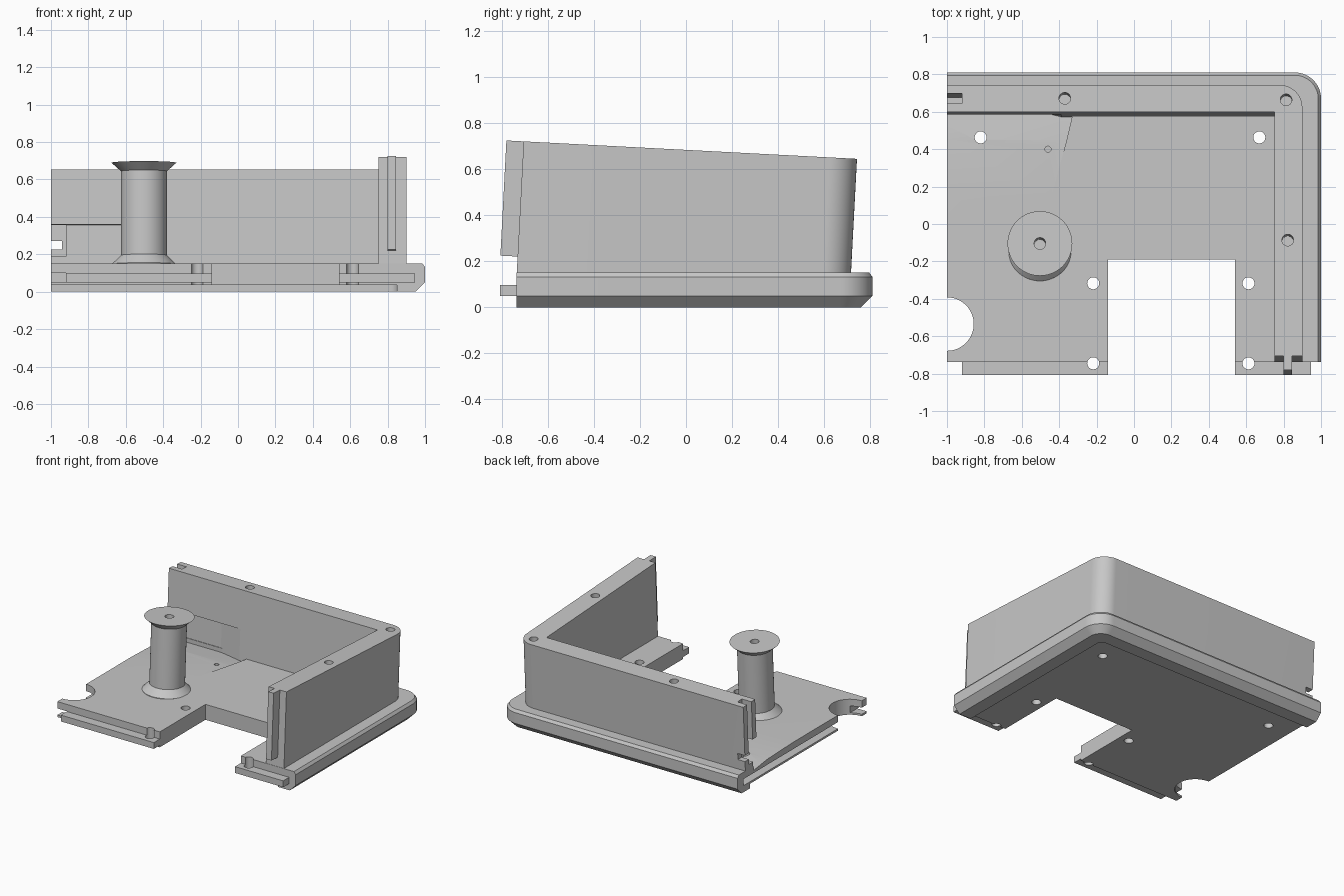
import bpy, bmesh
from math import sin, cos, pi, radians
from mathutils import Matrix

if "Cube" in bpy.data.objects:
    bpy.data.objects.remove(bpy.data.objects["Cube"])

grey = bpy.data.materials.new("plain grey")
grey.use_nodes = True
grey.diffuse_color = (0.57, 0.57, 0.57, 1)
grey.node_tree.nodes["Principled BSDF"].inputs["Base Color"].default_value = grey.diffuse_color

# Walls and post lean back by three degrees
LEAN = Matrix.Rotation(radians(-3), 4, 'X')
FLAT = Matrix.Identity(4)
FRONT = -0.737


def loft(name, rings, matrix=FLAT):
    """Solid through matching closed rings, capped at both ends."""
    bm = bmesh.new()
    loops = [[bm.verts.new(p) for p in ring] for ring in rings]
    n = len(loops[0])
    for a, b in zip(loops, loops[1:]):
        for i in range(n):
            j = (i + 1) % n
            bm.faces.new((a[i], a[j], b[j], b[i]))
    bm.faces.new(loops[0][::-1])
    bm.faces.new(loops[-1])
    bmesh.ops.recalc_face_normals(bm, faces=bm.faces)
    bm.transform(matrix)
    mesh = bpy.data.meshes.new(name)
    bm.to_mesh(mesh)
    bm.free()
    mesh.materials.append(grey)
    ob = bpy.data.objects.new(name, mesh)
    bpy.context.collection.objects.link(ob)
    return ob


def prism(name, outline, z0, z1, matrix=FLAT):
    return loft(name, [[(x, y, z) for x, y in outline] for z in (z0, z1)], matrix)


def box(name, x0, x1, y0, y1, z0, z1, matrix=FLAT):
    return prism(name, [(x0, y0), (x1, y0), (x1, y1), (x0, y1)], z0, z1, matrix)


def turned(name, x, y, profile, matrix=FLAT, n=64):
    """Round part from (radius, height) pairs."""
    rings = [[(x + r * cos(2 * pi * i / n), y + r * sin(2 * pi * i / n), z)
              for i in range(n)] for r, z in profile]
    return loft(name, rings, matrix)


def combine(ob, tool, operation='DIFFERENCE'):
    """Apply a boolean with the tool, then discard the tool."""
    mod = ob.modifiers.new("combine", 'BOOLEAN')
    mod.operation = operation
    mod.solver = 'EXACT'
    mod.object = tool
    bpy.context.view_layer.objects.active = ob
    bpy.ops.object.modifier_apply(modifier=mod.name)
    bpy.data.objects.remove(tool)


def corner(cx, cy, r, n=16):
    return [(cx + r * cos(pi / 2 * i / n), cy + r * sin(pi / 2 * i / n)) for i in range(n + 1)]


# Base plate with a chamfered rim on the back and right sides
def plate_ring(inset, z):
    outline = [(-1, FRONT), (1 - inset, FRONT), *corner(0.86, 0.67, 0.14 - inset), (-1, 0.81 - inset)]
    return [(x, y, z) for x, y in outline]


base = loft("corner_casting", [plate_ring(0.05, 0), plate_ring(0, 0.05),
                               plate_ring(0, 0.132), plate_ring(0.015, 0.152)])

# Recessed underside, open to the front and left
combine(base, prism("underside_cutter", [(-1.1, -0.9), (0.85, -0.9), *corner(0.81, 0.62, 0.04),
                                         (-1.1, 0.66)], -0.1, 0.035))

# Shallow sloped pocket running under the back wall
pocket = [[(-1.1, y, z), (x, y, z), (x, y, 0.2), (-1.1, y, 0.2)]
          for x, y, z in ((-0.44, 0.15, 0.152), (-0.36, 0.45, 0.142), (-0.32, 0.62, 0.12))]
combine(base, loft("pocket_cutter", pocket))

# L-shaped leaning wall
wall = prism("corner_wall", [(-1, 0.565), (0.75, 0.565), (0.75, -0.742), (0.9, -0.742),
                             *corner(0.78, 0.588, 0.12), (-1, 0.708)], 0.1, 0.683, LEAN)

# Tongue on the front end, matching groove on the left end
combine(wall, box("tongue", 0.8, 0.845, -0.817, -0.7, 0.182, 0.683, LEAN), 'UNION')
combine(wall, box("groove_cutter", -1.1, -0.92, 0.61, 0.662, 0.22, 0.8, LEAN))

# Through slot at the left end and tapered cable recess on the inner face
combine(wall, box("slot_cutter", -1.1, -0.94, 0.3, 1, 0.225, 0.272))
combine(wall, prism("recess_cutter", [(-1.1, 0.5), (-0.39, 0.5), (-0.39, 0.565),
                                      (-0.58, 0.615), (-1.1, 0.615)], 0.15, 0.39, LEAN))

# Blind screw holes in the top of the wall
for x, y in ((-0.37, 0.637), (0.813, 0.629), (0.822, -0.122)):
    combine(wall, turned("screw_cutter", x, y, [(0.031, 0.5), (0.031, 0.8)], LEAN))

# Flared spool post with a blind hole
post = turned("spool_post", -0.503, -0.14,
              [(0.172, 0.12), (0.172, 0.14), (0.123, 0.188), (0.123, 0.638), (0.173, 0.683)], LEAN)
combine(post, turned("screw_cutter", -0.503, -0.14, [(0.031, 0.5), (0.031, 0.8)], LEAN))

# Join into one casting
combine(base, wall, 'UNION')
combine(base, post, 'UNION')

# Joining lip along the front, groove along the left edge
for x0, x1 in ((-0.92, -0.1), (0.5, 0.945)):
    combine(base, box("lip", x0, x1, -0.808, -0.7, 0.05, 0.098), 'UNION')
combine(base, box("groove_cutter", -1.1, -0.92, -0.9, 0.74, 0.05, 0.1))

# Front cut-out, half-round side opening and screw holes
combine(base, box("cutout_cutter", -0.14, 0.54, -1, -0.19, -0.1, 0.3))
combine(base, turned("side_cutter", -1, -0.535, [(0.143, -0.1), (0.143, 0.3)]))
for x, y in ((-0.82, 0.463), (0.67, 0.463), (-0.218, -0.317), (-0.218, -0.745),
             (0.612, -0.317), (0.612, -0.745)):
    combine(base, turned("hole_cutter", x, y, [(0.032, -0.1), (0.032, 0.3)]))
combine(base, turned("pin_cutter", -0.46, 0.4, [(0.016, 0.06), (0.016, 0.3)]))

# Smooth the round faces and keep the edges crisp
bpy.context.view_layer.update()
bpy.ops.object.select_all(action='DESELECT')
base.select_set(True)
bpy.context.view_layer.objects.active = base
bpy.ops.object.shade_smooth_by_angle(angle=radians(7))
